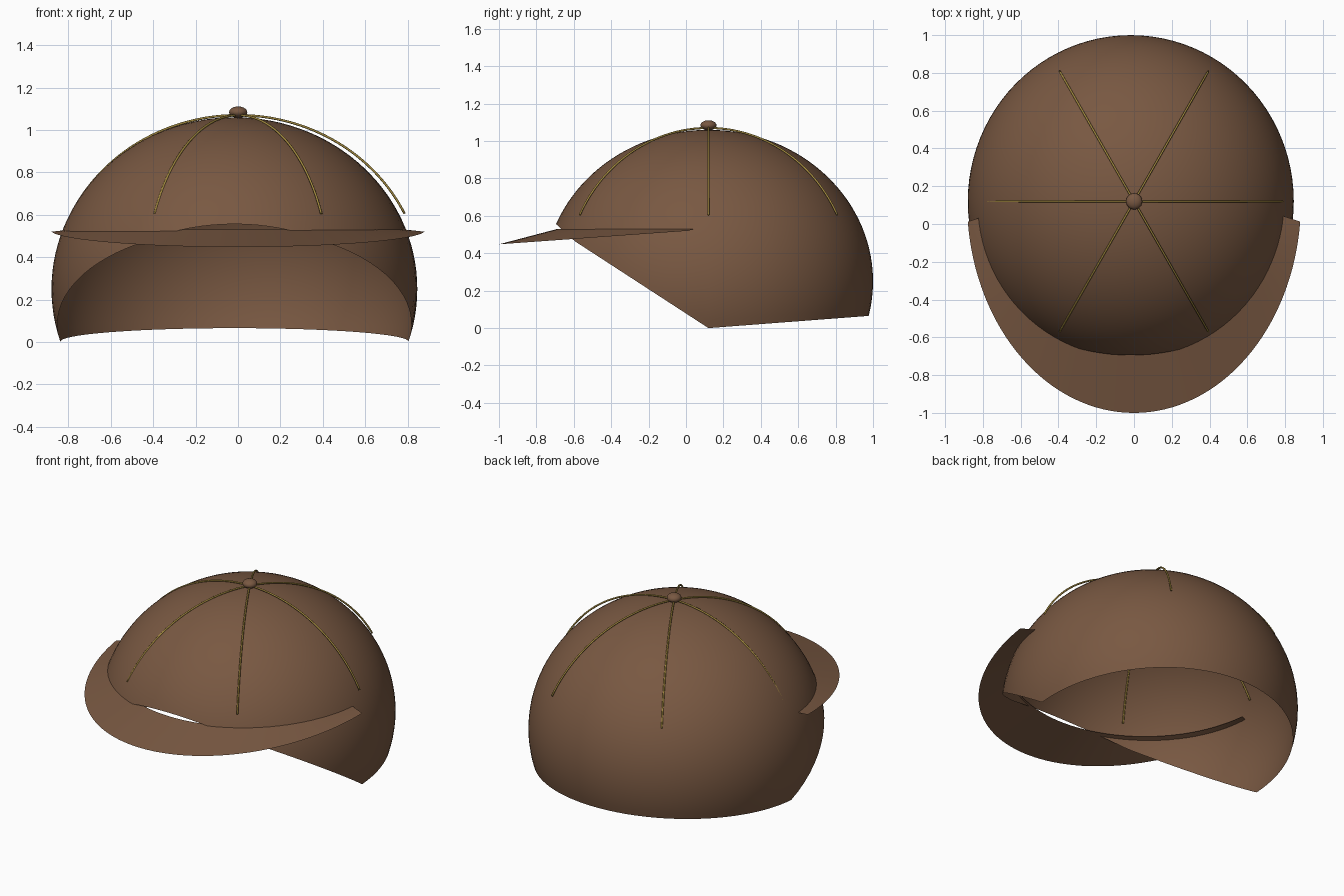
import bpy, bmesh, math
from mathutils import Vector

if "Cube" in bpy.data.objects:
    bpy.data.objects.remove(bpy.data.objects["Cube"])


def material(name, rgb):
    m = bpy.data.materials.new(name)
    m.diffuse_color = (*rgb, 1)
    m.use_nodes = True
    m.node_tree.nodes["Principled BSDF"].inputs["Base Color"].default_value = m.diffuse_color
    return m


BROWN = material("brown cloth", (0.19, 0.098, 0.054))
GOLD = material("olive gold thread", (0.36, 0.25, 0.05))
CY, CZ = 0.12, 0.25                      # crown centre


def finish(name, bm, mat):
    mesh = bpy.data.meshes.new(name)
    bm.to_mesh(mesh)
    bm.free()
    mesh.materials.append(mat)
    for p in mesh.polygons:
        p.use_smooth = True
    ob = bpy.data.objects.new(name, mesh)
    bpy.context.collection.objects.link(ob)
    return ob


def bridge_rows(bm, rows, closed):
    for a, b in zip(rows, rows[1:]):
        n = len(a)
        for i in range(n if closed else n - 1):
            j = (i + 1) % n
            bm.faces.new((a[i], b[i], b[j], a[j]))


# Crown: open ellipsoid shell, its rim high at the front and low at the sides
def crown_point(az, polar):
    s = math.sin(polar)
    return Vector((-0.017 + 0.863 * s * math.cos(az),
                   CY + 0.88 * s * math.sin(az), CZ + 0.81 * math.cos(polar)))


def rim_height(y):
    t = CY - y
    if t < 0:
        return -0.076 * t
    return 0.65 * t + max(0, t - 0.72) * 0.28


def rim_polar(az):
    lo, hi = 0.5, 2.2
    for _ in range(40):
        mid = (lo + hi) / 2
        p = crown_point(az, mid)
        if p.z > rim_height(p.y):
            lo = mid
        else:
            hi = mid
    return lo


SEG, RINGS = 96, 36
bm = bmesh.new()
angles = [math.tau * i / SEG for i in range(SEG)]
limits = [rim_polar(a) for a in angles]
rows = [[bm.verts.new(crown_point(a, lim * r / RINGS)) for a, lim in zip(angles, limits)]
        for r in range(1, RINGS + 1)]
bridge_rows(bm, rows, True)
top = bm.verts.new(crown_point(0, 0))
for i in range(SEG):
    bm.faces.new((top, rows[0][i], rows[0][(i + 1) % SEG]))
finish("crown", bm, BROWN)

# Brim: thin crescent sloping down from the crown to its outer edge
bm = bmesh.new()
rows = []
for k in range(5):
    f = k / 4
    row = []
    for i in range(65):
        a = math.radians(185.5 + 169 * i / 64)
        inner = Vector((0.794 * math.cos(a), CY + 0.808 * math.sin(a), 0.53))
        outer = Vector((0.884 * math.cos(a), CY + 1.12 * math.sin(a),
                        0.528 + 0.08 * math.sin(a)))
        row.append(bm.verts.new(inner.lerp(outer, f)))
    rows.append(row)
bridge_rows(bm, rows, False)
finish("brim", bm, BROWN)

# Six stitched seams radiating from the top, partly sunk into the crown
end = math.acos((0.605 - CZ) / 0.82)
for n in range(6):
    az = math.radians(60 * n)
    bm = bmesh.new()
    rows = []
    for i in range(33):
        p = end * i / 32
        ctr = Vector((0.872 * math.sin(p) * math.cos(az),
                      CY + 0.882 * math.sin(p) * math.sin(az), CZ + 0.82 * math.cos(p)))
        out = Vector((math.sin(p) * math.cos(az), math.sin(p) * math.sin(az), math.cos(p)))
        side = Vector((-math.sin(az), math.cos(az), 0))
        rows.append([bm.verts.new(ctr + 0.0055 * (out * math.cos(t) + side * math.sin(t)))
                     for t in (math.tau * k / 8 for k in range(8))])
    bridge_rows(bm, rows, True)
    bm.faces.new(rows[0])
    bm.faces.new(rows[-1])
    bmesh.ops.recalc_face_normals(bm, faces=bm.faces)
    finish("seam_%d" % (n + 1), bm, GOLD)

# Top button
bm = bmesh.new()
bmesh.ops.create_uvsphere(bm, u_segments=24, v_segments=14, radius=1)
bmesh.ops.scale(bm, vec=(0.043, 0.043, 0.027), verts=bm.verts)
bmesh.ops.translate(bm, vec=(0.001, CY, 1.084), verts=bm.verts)
finish("top_button", bm, BROWN)
